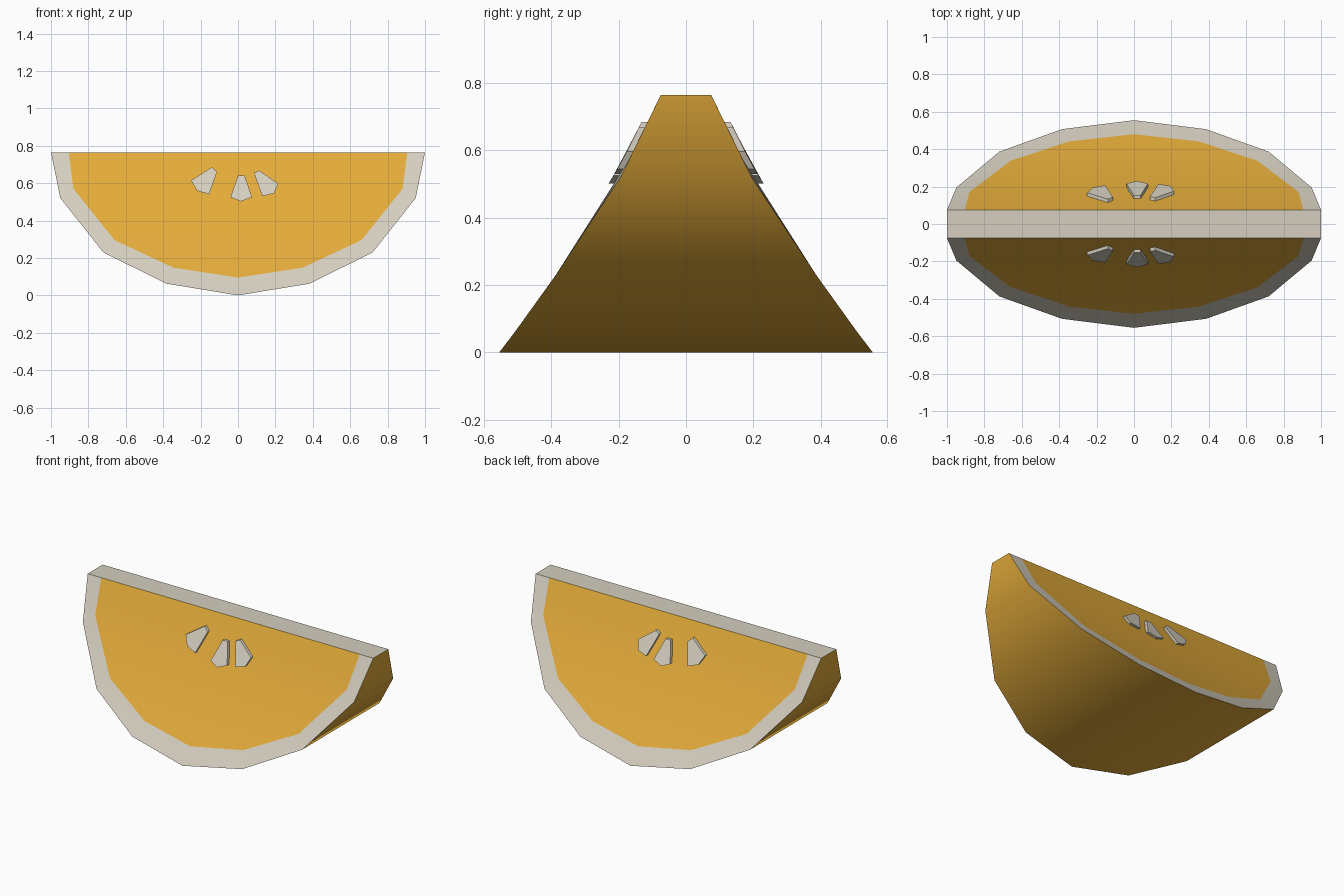
import bpy, bmesh

if "Cube" in bpy.data.objects:
    bpy.data.objects.remove(bpy.data.objects["Cube"])


def material(name, rgb):
    m = bpy.data.materials.new(name)
    m.diffuse_color = (*rgb, 1)
    m.use_nodes = True
    m.node_tree.nodes["Principled BSDF"].inputs["Base Color"].default_value = m.diffuse_color
    return m


orange = material("orange flesh", (0.77, 0.41, 0.043))
pith = material("pale pith", (0.66, 0.62, 0.52))

# Half outlines (x, y, z) of the rind edge and the flesh, top to bottom
RIND = [(1, .075, .765), (.95, .195, .52), (.72, .387, .23), (.385, .507, .063), (0, .555, 0)]
FLESH = [(.905, .075, .765), (.88, .171, .57), (.66, .338, .295), (.345, .442, .148), (0, .48, .095)]


def finish(bm, name, mats):
    bmesh.ops.recalc_face_normals(bm, faces=bm.faces)
    me = bpy.data.meshes.new(name)
    bm.to_mesh(me)
    bm.free()
    for m in mats:
        me.materials.append(m)
    ob = bpy.data.objects.new(name, me)
    bpy.context.collection.objects.link(ob)
    return ob


def outline(half):
    """Full left-to-right outline from a half one."""
    return [(-x, y, z) for x, y, z in half] + half[-2::-1]


# Wedge: cut faces, curved skin and flat top
bm = bmesh.new()
rims = []
for s in (-1, 1):
    rim, inner = [[bm.verts.new((x, y * s, z)) for x, y, z in outline(h)] for h in (RIND, FLESH)]
    n = len(rim)
    for i in range(n - 1):                      # pith border
        bm.faces.new((rim[i], rim[i + 1], inner[i + 1], inner[i])).material_index = 1
    for i in range(n // 2):                     # flesh strips
        strip = (inner[i], inner[i + 1], inner[n - 2 - i], inner[n - 1 - i])
        bm.faces.new(tuple(dict.fromkeys(strip)))
    rims.append((rim, inner))
(front, fin), (back, bin_) = rims
for i in range(n - 1):                          # skin
    f = bm.faces.new((front[i], front[i + 1], back[i + 1], back[i]))
    f.smooth = True
top = bm.faces.new((front[0], fin[0], fin[-1], front[-1], back[-1], bin_[-1], bin_[0], back[0]))
top.material_index = 1
for f in bm.faces:
    f.smooth = f is not top
wedge = finish(bm, "fruit_wedge", [orange, pith])
bpy.context.view_layer.objects.active = wedge
wedge.select_set(True)
bpy.ops.object.shade_smooth_by_angle(angle=0.7)

# Seeds: thin five-sided plates lying on both cut faces
SEEDS = {
    "left_seed": [(-.25, .615), (-.14, .685), (-.112, .66), (-.155, .54), (-.22, .56)],
    "middle_seed": [(0, .642), (.035, .642), (.075, .525), (.015, .502), (-.04, .525)],
    "right_seed": [(.085, .655), (.113, .668), (.215, .597), (.193, .545), (.13, .53)],
}


def cut_y(z):
    """Depth of the cut face at a height."""
    if z > .57:
        return .075 + (.765 - z) * .096 / .195
    return .171 + (.57 - z) * .167 / .275


for name, pts in SEEDS.items():
    for s, side in ((-1, "front"), (1, "back")):
        bm = bmesh.new()
        low, high = [[bm.verts.new((x, s * (cut_y(z) + d), z)) for x, z in pts] for d in (-.01, .018)]
        bm.faces.new(low)
        bm.faces.new(high)
        for i in range(5):
            j = (i + 1) % 5
            bm.faces.new((low[i], low[j], high[j], high[i]))
        finish(bm, f"{side}_{name}", [pith])
